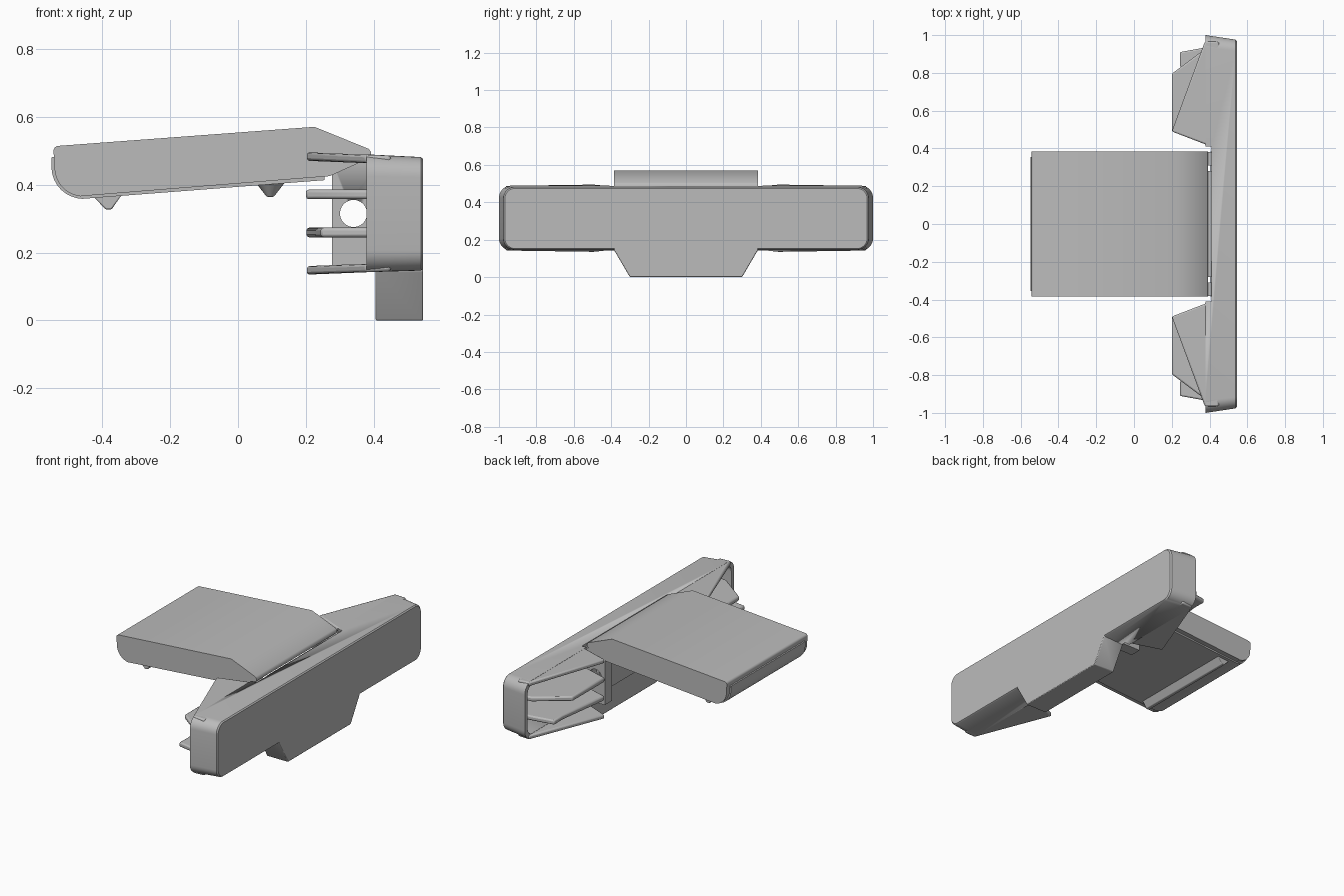
import bpy, bmesh, math
from mathutils import Vector

cube = bpy.data.objects.get("Cube")
if cube:
    bpy.data.objects.remove(cube, do_unlink=True)

grey = bpy.data.materials.new("plain grey")
grey.use_nodes = True
grey.diffuse_color = (0.5, 0.5, 0.5, 1)
grey.node_tree.nodes["Principled BSDF"].inputs["Base Color"].default_value = (0.5, 0.5, 0.5, 1)


def finish(name, bm, bevel=0, segments=2):
    bmesh.ops.recalc_face_normals(bm, faces=bm.faces)
    mesh = bpy.data.meshes.new(name)
    bm.to_mesh(mesh)
    bm.free()
    ob = bpy.data.objects.new(name, mesh)
    bpy.context.collection.objects.link(ob)
    mesh.materials.append(grey)
    if bevel:
        mod = ob.modifiers.new("Bevel", "BEVEL")
        mod.width, mod.segments, mod.limit_method = bevel, segments, "ANGLE"
    bpy.ops.object.select_all(action="DESELECT")
    ob.select_set(True)
    bpy.context.view_layer.objects.active = ob
    bpy.ops.object.shade_smooth_by_angle(angle=math.radians(35))
    return ob


def prism(name, points, axis, low, high, bevel=0, shear=0):
    """Extrude a 2D outline along an axis; shear tilts z along x."""
    bm = bmesh.new()
    place = {"x": lambda a, b, t: (t, a, b),
             "y": lambda a, b, t: (a, t, b),
             "z": lambda a, b, t: (a, b, t + shear * (0.378 - a))}[axis]
    rings = [[bm.verts.new(place(a, b, t)) for a, b in points] for t in (low, high)]
    for ring in rings:
        bm.faces.new(ring)
    for i in range(len(points)):
        j = (i + 1) % len(points)
        bm.faces.new((rings[0][i], rings[0][j], rings[1][j], rings[1][i]))
    return finish(name, bm, bevel)


def box(name, x, y, z, bevel=0):
    return prism(name, [(x[0], y[0]), (x[1], y[0]), (x[1], y[1]), (x[0], y[1])], "z", *z, bevel)


def arc(cx, cz, r, start, end, steps=8):
    angles = [math.radians(start + (end - start) * i / steps) for i in range(steps + 1)]
    return [(cx + r * math.cos(a), cz + r * math.sin(a)) for a in angles]


def cut(target, cutter):
    cutter.hide_render = True
    cutter.hide_set(True)
    mod = target.modifiers.new("Cut", "BOOLEAN")
    mod.object, mod.operation, mod.solver = cutter, "DIFFERENCE", "EXACT"


def rounded_ring(bm, x, half, bottom, top, r):
    points = []
    for sy, cz, start in ((1, top - r, 0), (-1, top - r, 90), (-1, bottom + r, 180), (1, bottom + r, 270)):
        points += arc(sy * (half - r), cz, r, start, start + 90)
    return [bm.verts.new((x, y, z)) for y, z in points]


# Long hollow tray, open towards -x
bm = bmesh.new()
rings = [rounded_ring(bm, *args) for args in (
    (0.545, 0.968, 0.152, 0.475, 0.055),
    (0.538, 0.976, 0.147, 0.481, 0.06),
    (0.378, 1.0, 0.142, 0.489, 0.065),
    (0.378, 0.972, 0.168, 0.463, 0.04),
    (0.515, 0.95, 0.172, 0.457, 0.04))]
for a, b in zip(rings, rings[1:]):
    for i in range(len(a)):
        j = (i + 1) % len(a)
        bm.faces.new((a[i], a[j], b[j], b[i]))
bm.faces.new(rings[0])
bm.faces.new(rings[-1])
tray = finish("tray", bm)
cut(tray, box("tray_notch_cutter", (0.3, 0.41), (-0.41, 0.41), (0.1, 0.6)))

# Solid middle of the tray and the tab hanging below it
box("tray_middle", (0.41, 0.53), (-0.42, 0.42), (0.152, 0.475))
prism("lower_tab", [(-0.3, 0), (0.3, 0), (0.385, 0.145), (0.385, 0.17), (-0.385, 0.17), (-0.385, 0.145)],
      "x", 0.405, 0.545, 0.004)

# Wings and ribs, mirrored on both ends
wing = [(0.45, 0.41), (0.408, 0.41), (0.2, 0.49), (0.375, 0.965), (0.45, 0.965)]
rib_upper = [(0.52, 0.43), (0.408, 0.425), (0.2, 0.49), (0.2, 0.795), (0.24, 0.825), (0.38, 0.93), (0.52, 0.95)]
rib_lower = [(0.52, 0.43), (0.408, 0.425), (0.2, 0.49), (0.245, 0.83), (0.243, 0.91), (0.38, 0.935), (0.52, 0.95)]
for side, s in (("left", 1), ("right", -1)):
    for name, outline, low, high, shear in (
            ("top_wing", wing, 0.463, 0.488, 0.04),
            ("upper_rib", rib_upper, 0.357, 0.385, 0),
            ("lower_rib", rib_lower, 0.245, 0.273, 0),
            ("bottom_wing", wing, 0.142, 0.167, -0.04)):
        prism(f"{side}_{name}", [(x, s * y) for x, y in outline], "z", low, high, 0.008, shear)

# Hinge plates with a pin hole
for side, s in (("left", 1), ("right", -1)):
    y = sorted((s * 0.31, s * 0.38))
    plate = box(f"{side}_hinge_plate", (0.277, 0.42), y, (0.155, 0.47))
    cut(plate, prism(f"{side}_hole_cutter", arc(0.34, 0.315, 0.04, 0, 345, 23), "y", y[0] - 0.05, y[1] + 0.05))
box("hinge_web", (0.385, 0.415), (-0.28, 0.28), (0.155, 0.47))

# Paddle cover and the slightly proud insert beneath it
cover = [(-0.543, 0.5), *arc(-0.528, 0.499, 0.015, 160, 95, 4), (0.225, 0.57), (0.385, 0.505), (0.392, 0.495),
         (0.392, 0.48), (0.27, 0.425), (-0.462, 0.366), *arc(-0.455, 0.45, 0.085, 265, 185)]
prism("paddle_cover", cover, "y", -0.385, 0.385)
insert = [(-0.549, 0.48), (-0.5, 0.49), (0.2, 0.5), (0.255, 0.422), (0.255, 0.413),
          *arc(-0.455, 0.452, 0.094, 268, 183)]
prism("paddle_insert", insert, "y", -0.355, 0.355)

# Ridge and small feet under the paddle
prism("paddle_ridge", [(-0.43, 0.37), (-0.39, 0.327), (-0.372, 0.327), (-0.335, 0.38)], "y", -0.335, 0.335, 0.004)
for side, s in (("left", 1), ("right", -1)):
    bm = bmesh.new()
    bmesh.ops.create_cone(bm, cap_ends=True, segments=20, radius1=0.01, radius2=0.045, depth=0.045)
    bmesh.ops.translate(bm, verts=bm.verts, vec=Vector((0.095, s * 0.3, 0.386)))
    finish(f"{side}_paddle_foot", bm, 0.004)
